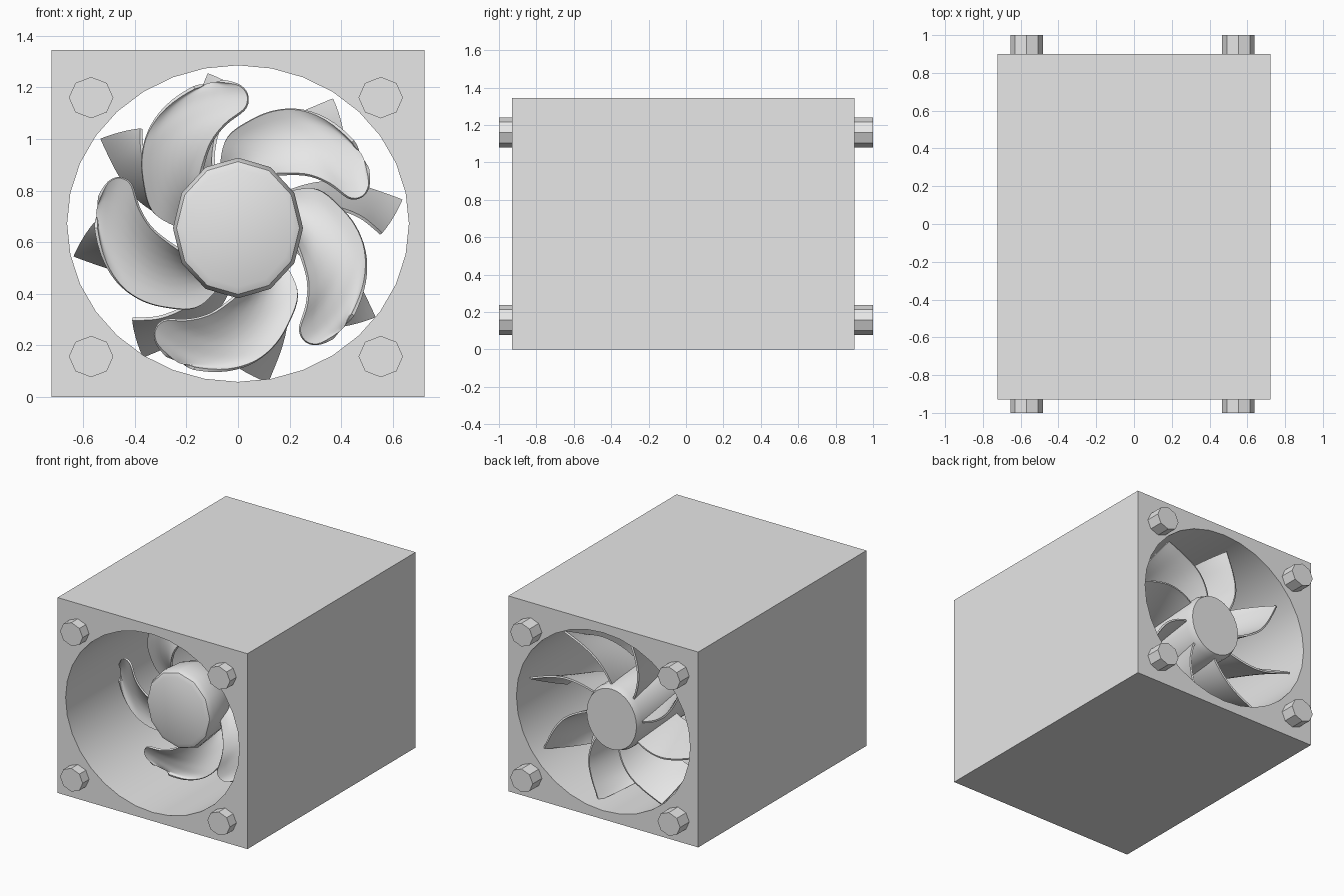
import bpy, bmesh, math

if "Cube" in bpy.data.objects:
    bpy.data.objects.remove(bpy.data.objects["Cube"])

grey = bpy.data.materials.new("plain_grey")
grey.diffuse_color = (0.8, 0.8, 0.8, 1)
grey.use_nodes = True
grey.node_tree.nodes["Principled BSDF"].inputs["Base Color"].default_value = grey.diffuse_color
CZ = 0.655  # height of the fan axis


def make(name, bm, angle=35):
    bmesh.ops.recalc_face_normals(bm, faces=bm.faces)
    me = bpy.data.meshes.new(name)
    bm.to_mesh(me)
    bm.free()
    ob = bpy.data.objects.new(name, me)
    bpy.context.collection.objects.link(ob)
    me.materials.append(grey)
    bpy.ops.object.select_all(action='DESELECT')
    bpy.context.view_layer.objects.active = ob
    ob.select_set(True)
    bpy.ops.object.shade_smooth_by_angle(angle=math.radians(angle))
    return ob


def lathe(name, profile, n, cx, cz, sx, sz, angle=35):
    """Turn a (radius, y) profile around the y axis, closing both ends."""
    bm = bmesh.new()
    rings = [[bm.verts.new((cx + sx * r * math.cos(2 * math.pi * i / n), y,
                            cz + sz * r * math.sin(2 * math.pi * i / n)))
              for i in range(n)] for r, y in profile]
    for a, b in zip(rings, rings[1:]):
        for i in range(n):
            j = (i + 1) % n
            bm.faces.new((a[i], a[j], b[j], b[i]))
    bm.faces.new(rings[0])
    bm.faces.new(rings[-1])
    return make(name, bm, angle)


def smooth_rows(rows, steps=4):
    """Catmull-Rom interpolation through table rows."""
    p = [rows[0]] + rows + [rows[-1]]
    out = []
    for k in range(1, len(p) - 2):
        for s in range(steps):
            t = s / steps
            out.append([0.5 * (2 * b + (c - a) * t + (2 * a - 5 * b + 4 * c - d) * t * t
                               + (3 * b - a - 3 * c + d) * t ** 3)
                        for a, b, c, d in zip(*p[k - 1:k + 3])])
    return out + [list(rows[-1])]


def blades(name, rows, count, sz, thick, camber, n=8):
    """Loft between two edges, each (radius, angle, y), repeated around the axis."""
    bm = bmesh.new()
    table = smooth_rows(rows)
    for k in range(count):
        grid = []
        for r1, a1, y1, r2, a2, y2 in table:
            line = []
            for i in range(n + 1):
                t = i / n
                r = r1 + (r2 - r1) * t
                a = math.radians(a1 + (a2 - a1) * t + 360 * k / count)
                y = y1 + (y2 - y1) * t + camber * 4 * t * (1 - t)
                line.append(bm.verts.new((r * math.cos(a), y, CZ + sz * r * math.sin(a))))
            grid.append(line)
        for p, q in zip(grid, grid[1:]):
            for i in range(n):
                bm.faces.new((p[i], p[i + 1], q[i + 1], q[i]))
    ob = make(name, bm, 40)
    mod = ob.modifiers.new("thickness", 'SOLIDIFY')
    mod.thickness = thick
    mod.offset = 0
    bpy.ops.object.modifier_apply(modifier=mod.name)
    bpy.ops.object.shade_smooth_by_angle(angle=math.radians(40))
    return ob


# housing block with a round tunnel through it
bm = bmesh.new()
bmesh.ops.create_cube(bm, size=1)
for v in bm.verts:
    v.co = (v.co.x * 1.446, v.co.y * 1.83 - 0.015, (v.co.z + 0.5) * 1.345)
cutter = lathe("tunnel_cutter", [(1, -1.2), (1, 1.2)], 32, 0, 0.672, 0.662, 0.613)
cutter.hide_render = True
housing = make("housing", bm)
cut = housing.modifiers.new("tunnel", 'BOOLEAN')
cut.operation = 'DIFFERENCE'
cut.solver = 'EXACT'
cut.object = cutter
bpy.ops.object.modifier_apply(modifier=cut.name)
bpy.data.objects.remove(cutter)
bpy.ops.object.shade_smooth_by_angle(angle=math.radians(35))

# eight-sided bolt heads on both ends
for side, y0, y1 in (("front", -1.0, -0.92), ("rear", 0.89, 1.0)):
    for x in (-0.569, 0.553):
        for z in (0.157, 1.16):
            lathe(side + "_bolt", [(1, y0), (1, y1)], 8, x, z, 0.086, 0.08)

# front hub cap and long rear hub
lathe("front_hub", [(0.212, -0.66), (0.238, -0.648), (0.252, -0.615), (0.24, -0.45), (0.2, -0.3)],
      12, 0, CZ, 1, 1.08, 40)
lathe("rear_hub", [(0.2, -0.4), (0.205, 0.765), (0.19, 0.81)], 32, 0, CZ, 1, 1.09)

# five broad swept blades: radius, angle, y of trailing then leading edge
front_rows = [(0.19, 38, -0.28, 0.19, -3, -0.50), (0.27, 32, -0.34, 0.27, -24, -0.53),
              (0.34, 25, -0.38, 0.34, -37, -0.55), (0.40, 12, -0.42, 0.39, -47, -0.565),
              (0.455, 1, -0.45, 0.44, -57, -0.57), (0.50, -10, -0.47, 0.49, -58.5, -0.56),
              (0.53, -22, -0.49, 0.53, -55, -0.55), (0.55, -36, -0.51, 0.55, -48, -0.53)]
blades("front_fan_blades", front_rows, 5, 1.04, 0.012, 0.03)

# eight narrow rear blades: radius, angle, y of rear then front edge
rear_rows = [(0.18, 41, 0.76, 0.18, 26, 0.36), (0.29, 35, 0.78, 0.28, 20, 0.40),
             (0.40, 28, 0.79, 0.38, 13, 0.43), (0.50, 20, 0.79, 0.47, 6, 0.46),
             (0.58, 14, 0.79, 0.52, 1, 0.48), (0.645, 10, 0.79, 0.555, -2.5, 0.50)]
blades("rear_fan_blades", rear_rows, 8, 0.94, 0.012, 0.0)
